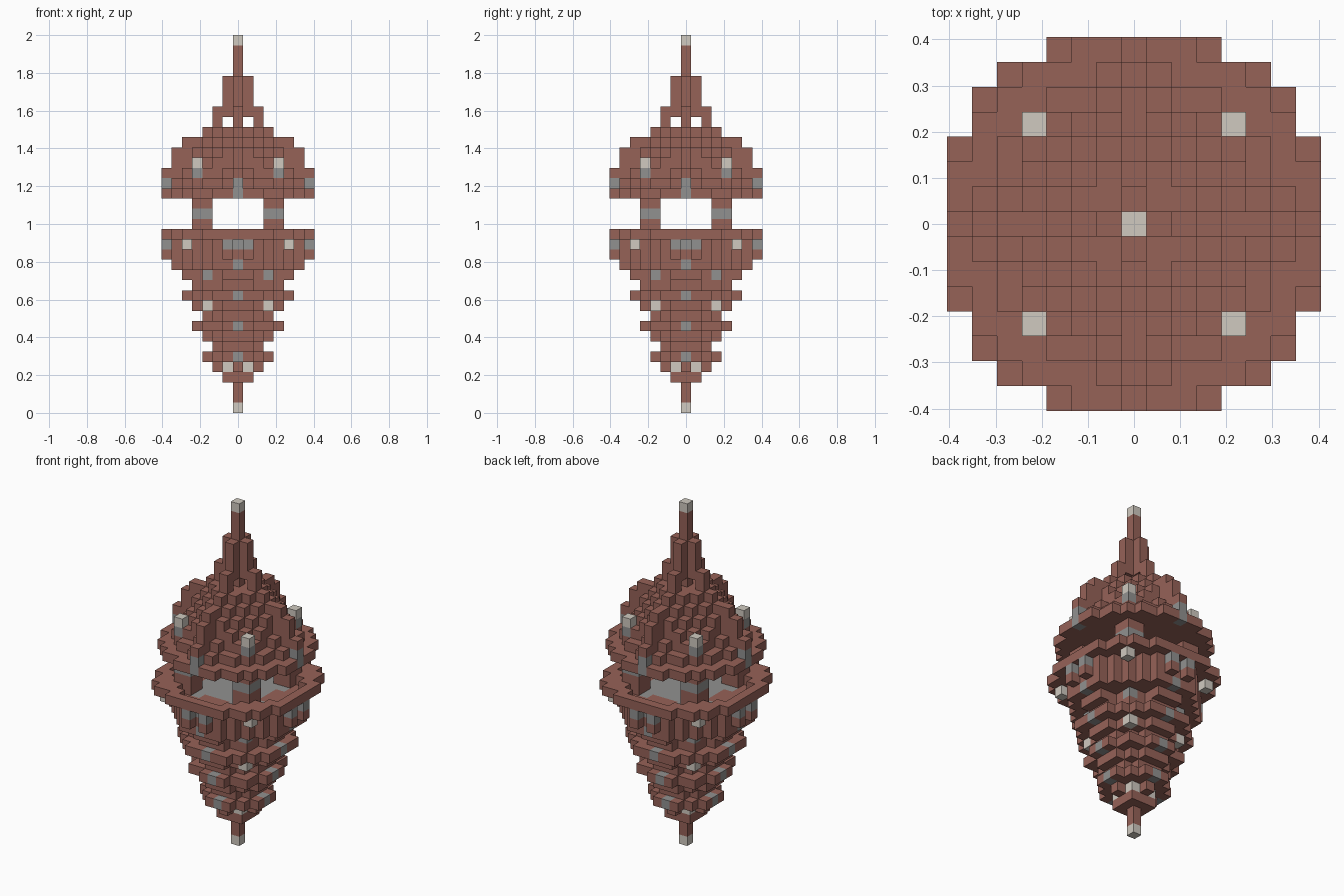
import bpy
import bmesh

if "Cube" in bpy.data.objects:
    bpy.data.objects.remove(bpy.data.objects["Cube"], do_unlink=True)

LAYERS = 37
UNIT = 2 / LAYERS
REACH = range(-7, 8)
BROWN, GREY, PALE = 0, 1, 2


def make_material(name, colour):
    mat = bpy.data.materials.new(name)
    mat.use_nodes = True
    mat.diffuse_color = (*colour, 1)
    mat.node_tree.nodes["Principled BSDF"].inputs["Base Color"].default_value = (*colour, 1)
    return mat


materials = [
    make_material("brown_stone", (0.305, 0.122, 0.097)),
    make_material("grey_stone", (0.285, 0.285, 0.280)),
    make_material("pale_stone", (0.63, 0.59, 0.53)),
]

# Each block of the grid belongs to one part and has one colour
blocks = {}


def put(part, x, y, k, colour=BROWN):
    blocks[(x, y, k)] = (part, colour)


def disc(part, k, radius, inner=-1.0, colour=BROWN):
    for x in REACH:
        for y in REACH:
            d = (x * x + y * y) ** 0.5
            if inner < d <= radius:
                put(part, x, y, k, colour)


def on_axes(part, k, r, colour=BROWN, offsets=(0,)):
    """Repeat a block on all four axes, at the given sideways offsets."""
    for s in offsets:
        for x, y in ((r, s), (-r, s), (s, r), (s, -r)):
            put(part, x, y, k, colour)


def on_diagonals(part, k, a, b, colour=BROWN):
    for sx in (-1, 1):
        for sy in (-1, 1):
            put(part, sx * a, sy * b, k, colour)


def cross(part, k, r):
    for i in range(r + 1):
        on_axes(part, k, i)


# Bottom tip
put("bottom_tip", 0, 0, 0, PALE)
for k in (1, 2):
    put("bottom_tip", 0, 0, k)

# Tiered lower body, widening upward in saw-tooth steps
tiers = [1.5, 2.0, 3.4, 2.3, 3.2, 4.3, 3.3, 4.2, 5.4, 4.3, 4.3, 6.4, 6.4, 6.4]
for k, radius in enumerate(tiers, start=3):
    disc("lower_body", k, radius)

# Bumps below the rim: a plain one, then paired posts with grey heads
on_axes("lower_body", 13, 5, offsets=(-1, 0, 1))
on_axes("lower_body", 15, 7, offsets=(-1, 1))
on_axes("lower_body", 16, 7, GREY, offsets=(-1, 1))

# Coloured studs on the axes and the diagonals
for k, r in ((5, 3), (8, 4), (11, 5), (14, 6), (16, 6)):
    on_axes("lower_body", k, r, GREY)
for k, r, colour in ((4, 1, PALE), (10, 3, PALE), (13, 3, GREY), (16, 5, PALE)):
    on_diagonals("lower_body", k, r, r, colour)

# Chamber floor, grey with brown patches on the axes, and the rim around it
disc("chamber_floor", 16, 5.2, colour=GREY)
for r in (4, 5):
    on_axes("chamber_floor", 16, r, offsets=(-1, 0, 1))
disc("bowl_rim", 17, 7.82, inner=6.4)

# Four pillars holding the dome
for k in range(17, 21):
    for a in (3, 4):
        for b in (3, 4):
            on_diagonals("pillars", k, a, b, GREY if k == 19 else BROWN)

# Dome: a wide eave, then shrinking discs
disc("dome_eave", 21, 7.3)
for k, radius in enumerate((6.1, 5.1, 4.5, 4.2, 3.3, 2.3), start=22):
    disc("dome", k, radius)

# Ribs along the axes, proud of the dome
for k, r in enumerate((7, 7, 6, 6, 5, 3), start=22):
    cross("dome_ribs", k, r)
for k in (21, 22):
    on_axes("dome_ribs", k, 7, GREY)

# Small horns on the dome's diagonals
on_diagonals("dome_horns", 23, 4, 4, GREY)
on_diagonals("dome_horns", 24, 4, 4, PALE)

# Spire on an open, four-legged base
put("spire", 0, 0, 28)
on_axes("spire", 28, 2)
cross("spire", 29, 2)
for k in range(30, 33):
    cross("spire", k, 1)
for k in range(33, 36):
    put("spire", 0, 0, k)
put("spire", 0, 0, 36, PALE)


def build(part):
    """Mesh the outer faces of one part's blocks."""
    bm = bmesh.new()
    verts = {}

    def vert(p):
        if p not in verts:
            verts[p] = bm.verts.new(((p[0] - 0.5) * UNIT, (p[1] - 0.5) * UNIT, p[2] * UNIT))
        return verts[p]

    for cell, (owner, colour) in blocks.items():
        if owner != part:
            continue
        for axis in range(3):
            u, v = (axis + 1) % 3, (axis + 2) % 3
            for step in (0, 1):
                beside = list(cell)
                beside[axis] += 1 if step else -1
                if tuple(beside) in blocks:
                    continue
                corners = []
                for du, dv in ((0, 0), (1, 0), (1, 1), (0, 1)):
                    p = list(cell)
                    p[axis] += step
                    p[u] += du
                    p[v] += dv
                    corners.append(vert(tuple(p)))
                face = bm.faces.new(corners if step else corners[::-1])
                face.material_index = colour
    mesh = bpy.data.meshes.new(part)
    bm.to_mesh(mesh)
    bm.free()
    for mat in materials:
        mesh.materials.append(mat)
    bpy.context.collection.objects.link(bpy.data.objects.new(part, mesh))


for part in dict.fromkeys(owner for owner, _ in blocks.values()):
    build(part)
